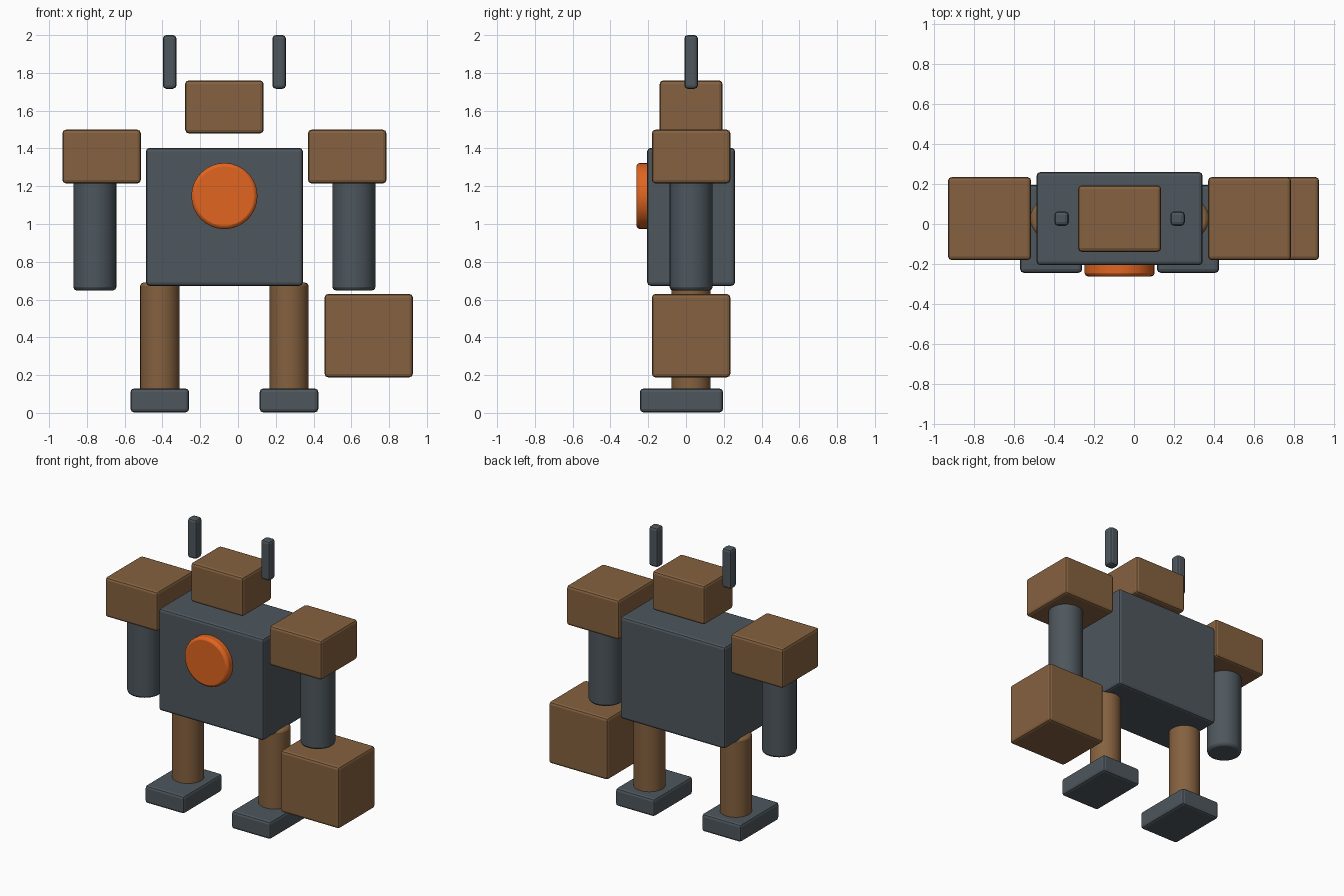
import bpy, math

if "Cube" in bpy.data.objects:
    bpy.data.objects.remove(bpy.data.objects["Cube"])


def material(name, color):
    m = bpy.data.materials.new(name)
    m.diffuse_color = color
    m.use_nodes = True
    m.node_tree.nodes["Principled BSDF"].inputs["Base Color"].default_value = m.diffuse_color
    return m


STEEL = material("steel", (0.075, 0.095, 0.11, 1))
BROWN = material("brown", (0.235, 0.12, 0.05, 1))
ORANGE = material("orange", (0.75, 0.13, 0.015, 1))


def finish(ob, name, mat):
    ob.name = name
    ob.data.materials.append(mat)
    bpy.ops.object.transform_apply(location=False, rotation=True, scale=True)
    bev = ob.modifiers.new("soft_edges", 'BEVEL')
    bev.width = 0.018
    bev.segments = 2
    bev.limit_method = 'ANGLE'
    bev.angle_limit = math.radians(40)
    return ob


def box(name, center, size, mat):
    bpy.ops.mesh.primitive_cube_add(size=1, location=center)
    ob = bpy.context.object
    ob.scale = size
    return finish(ob, name, mat)


def cylinder(name, center, radius, length, mat, rot=(0, 0, 0)):
    bpy.ops.mesh.primitive_cylinder_add(vertices=32, radius=radius, depth=length,
                                        location=center, rotation=rot)
    ob = finish(bpy.context.object, name, mat)
    bpy.ops.object.shade_smooth_by_angle(angle=math.radians(30))
    return ob


CX, CY = -0.072, 0.027  # body axis, pushed off centre by the single big fist

# Body, head and chest light
box("torso", (CX, CY, 1.038), (0.83, 0.465, 0.73), STEEL)
box("head", (CX, CY, 1.62), (0.415, 0.332, 0.28), BROWN)
cylinder("chest_light", (CX, -0.215, 1.148), 0.175, 0.095, ORANGE, (math.pi / 2, 0, 0))

# Paired parts, mirrored about the body axis
for side, s in (("left", 1), ("right", -1)):
    box(side + "_antenna", (CX + s * 0.29, CY, 1.858), (0.072, 0.072, 0.284), STEEL)
    box(side + "_shoulder", (CX + s * 0.65, CY, 1.357), (0.415, 0.415, 0.284), BROWN)
    cylinder(side + "_arm", (CX + s * 0.686, CY, 0.943), 0.114, 0.59, STEEL)
    cylinder(side + "_leg", (CX + s * 0.342, CY, 0.4), 0.104, 0.58, BROWN)
    box(side + "_foot", (CX + s * 0.342, -0.024, 0.066), (0.31, 0.44, 0.126), STEEL)

# Single heavy fist
box("left_fist", (0.692, CY, 0.409), (0.467, 0.415, 0.441), BROWN)
